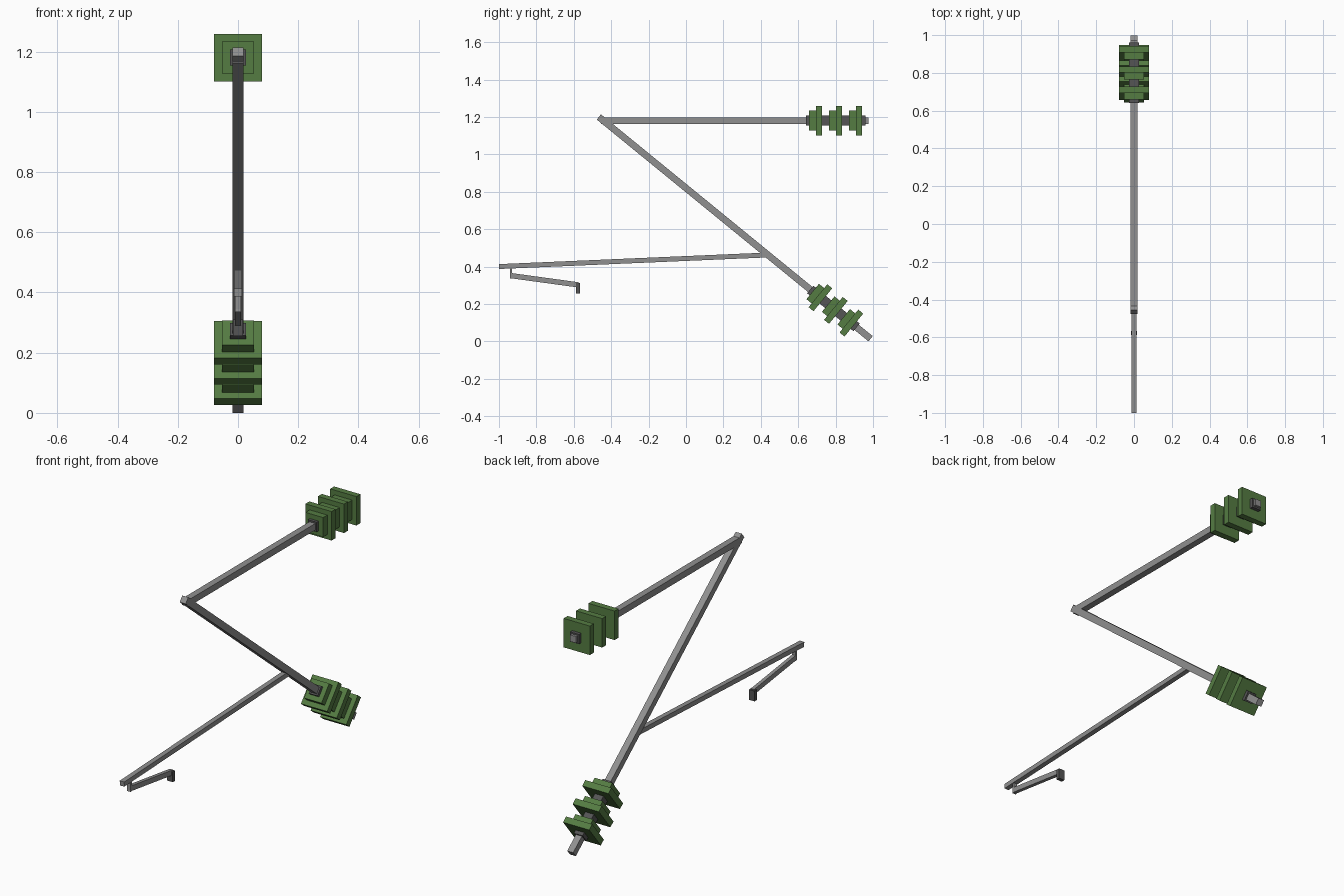
import bpy
from mathutils import Vector

cube = bpy.data.objects.get("Cube")
if cube:
    bpy.data.objects.remove(cube, do_unlink=True)


def material(name, rgb):
    m = bpy.data.materials.new(name)
    m.use_nodes = True
    m.diffuse_color = (*rgb, 1)
    m.node_tree.nodes["Principled BSDF"].inputs["Base Color"].default_value = (*rgb, 1)
    return m


STEEL = material("steel grey", (0.28, 0.28, 0.28))
DARK = material("dark grey", (0.09, 0.09, 0.09))
GREEN = material("green", (0.09, 0.2, 0.055))


def bar(name, start, end, width, height, mat):
    """Rectangular bar between two (y, z) points in the x = 0 plane."""
    a, b = Vector((0, *start)), Vector((0, *end))
    d = b - a
    bpy.ops.mesh.primitive_cube_add(size=1, location=(a + b) / 2)
    ob = bpy.context.object
    ob.name = name
    ob.rotation_euler = (Vector((d.y, d.z)).angle_signed(Vector((1, 0))), 0, 0)
    ob.scale = (width, d.length, height)
    ob.data.materials.append(mat)
    return ob


def stack(prefix, start, end, first):
    """Sleeve with three stepped plate pairs, 'first' along the rod from start."""
    a = Vector(start)
    d = (Vector(end) - a).normalized()

    def piece(name, s0, s1, size, mat):
        bar(prefix + name, a + d * (first + s0), a + d * (first + s1), size, size, mat)

    piece("_sleeve", -0.07, 0.25, 0.053, DARK)
    for i in range(3):
        s = i * 0.107
        piece(f"_small_plate_{i + 1}", s - 0.053, s - 0.015, 0.106, GREEN)
        piece(f"_large_plate_{i + 1}", s - 0.017, s + 0.017, 0.158, GREEN)


# Main rods with their plate stacks
upper = ((-0.455, 1.18), (0.975, 1.18))
diagonal = ((-0.466, 1.20), (0.987, 0.014))
bar("upper_rod", *upper, 0.036, 0.036, STEEL)
bar("diagonal_rod", *diagonal, 0.036, 0.036, STEEL)
stack("upper", *upper, 1.166)
stack("diagonal", *diagonal, 1.529)

# Lower arm, hanger and trailing link
bar("lower_arm", (-1, 0.4), (0.44, 0.462), 0.027, 0.026, STEEL)
bar("hanger", (-0.941, 0.375), (-0.93, 0.375), 0.02, 0.08, STEEL)
bar("trailing_link", (-0.94, 0.352), (-0.575, 0.302), 0.02, 0.028, STEEL)
bar("end_block", (-0.587, 0.283), (-0.567, 0.283), 0.034, 0.056, DARK)
